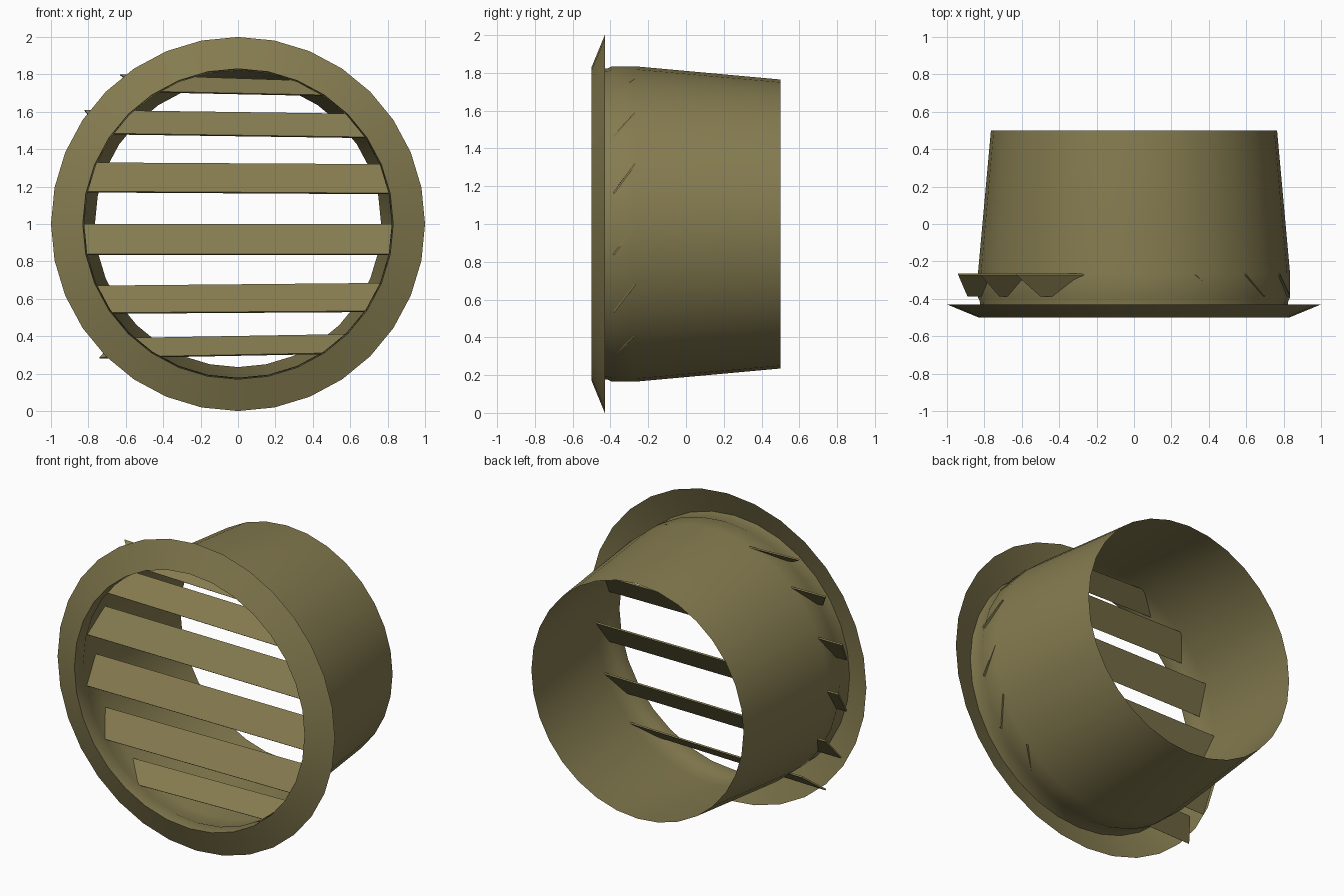
import bpy, bmesh, math
from mathutils import Vector

if "Cube" in bpy.data.objects:
    bpy.data.objects.remove(bpy.data.objects["Cube"])

olive = bpy.data.materials.new("olive metal")
olive.diffuse_color = (0.235, 0.20, 0.08, 1)
olive.use_nodes = True
olive.node_tree.nodes["Principled BSDF"].inputs["Base Color"].default_value = olive.diffuse_color
SIDES = 32
CENTRE_Z = 1.0


def finish(bm, name):
    mesh = bpy.data.meshes.new(name)
    bmesh.ops.recalc_face_normals(bm, faces=bm.faces)
    bm.to_mesh(mesh)
    bm.free()
    mesh.materials.append(olive)
    obj = bpy.data.objects.new(name, mesh)
    bpy.context.collection.objects.link(obj)
    return obj


def lathe(name, profile):
    """Sweep (radius, y) points around the y axis as a thin open sheet."""
    bm = bmesh.new()
    rings = []
    for r, y in profile:
        rings.append([bm.verts.new((r * math.sin(2 * math.pi * i / SIDES), y,
                                    CENTRE_Z + r * math.cos(2 * math.pi * i / SIDES)))
                      for i in range(SIDES)])
    for a, b in zip(rings, rings[1:]):
        for i in range(SIDES):
            j = (i + 1) % SIDES
            bm.faces.new((a[i], a[j], b[j], b[i]))
    obj = finish(bm, name)
    bpy.ops.object.select_all(action='DESELECT')
    obj.select_set(True)
    bpy.context.view_layer.objects.active = obj
    bpy.ops.object.shade_smooth_by_angle(angle=math.radians(30))
    return obj


# Sloping front flange and tapered duct
lathe("flange", [(1.0, -0.43), (0.83, -0.5)])
lathe("duct", [(0.83, -0.5), (0.822, -0.42), (0.835, -0.39), (0.835, -0.27), (0.765, 0.5)])

# Slats: (left x, left z, right x, right z) for the low front edge, then the high back edge
FRONT_Y, BACK_Y, THICK = -0.388, -0.272, 0.01
slats = [
    ((-0.50, 1.71, 0.46, 1.69), (-0.63, 1.80, 0.33, 1.768)),
    ((-0.72, 1.485, 0.70, 1.465), (-0.82, 1.61, 0.60, 1.59)),
    ((-0.89, 1.175, 0.835, 1.165), (-0.94, 1.33, 0.78, 1.32)),
    ((-0.89, 0.84, 0.83, 0.84), (-0.91, 1.00, 0.835, 1.00)),
    ((-0.85, 0.525, 0.70, 0.535), (-0.82, 0.67, 0.78, 0.685)),
    ((-0.74, 0.287, 0.46, 0.31), (-0.65, 0.39, 0.60, 0.412)),
]
for n, (lo, hi) in enumerate(slats, 1):
    bm = bmesh.new()
    pts = [(lo[0], FRONT_Y, lo[1]), (lo[2], FRONT_Y, lo[3]),
           (hi[2], BACK_Y, hi[3]), (hi[0], BACK_Y, hi[1])]
    face = bm.faces.new([bm.verts.new(p) for p in pts])
    ext = bmesh.ops.extrude_face_region(bm, geom=[face], use_keep_orig=True)
    moved = [v for v in ext["geom"] if isinstance(v, bmesh.types.BMVert)]
    bmesh.ops.translate(bm, verts=moved, vec=Vector((0, 0.81, -0.59)) * THICK)
    finish(bm, f"slat_{n}")
